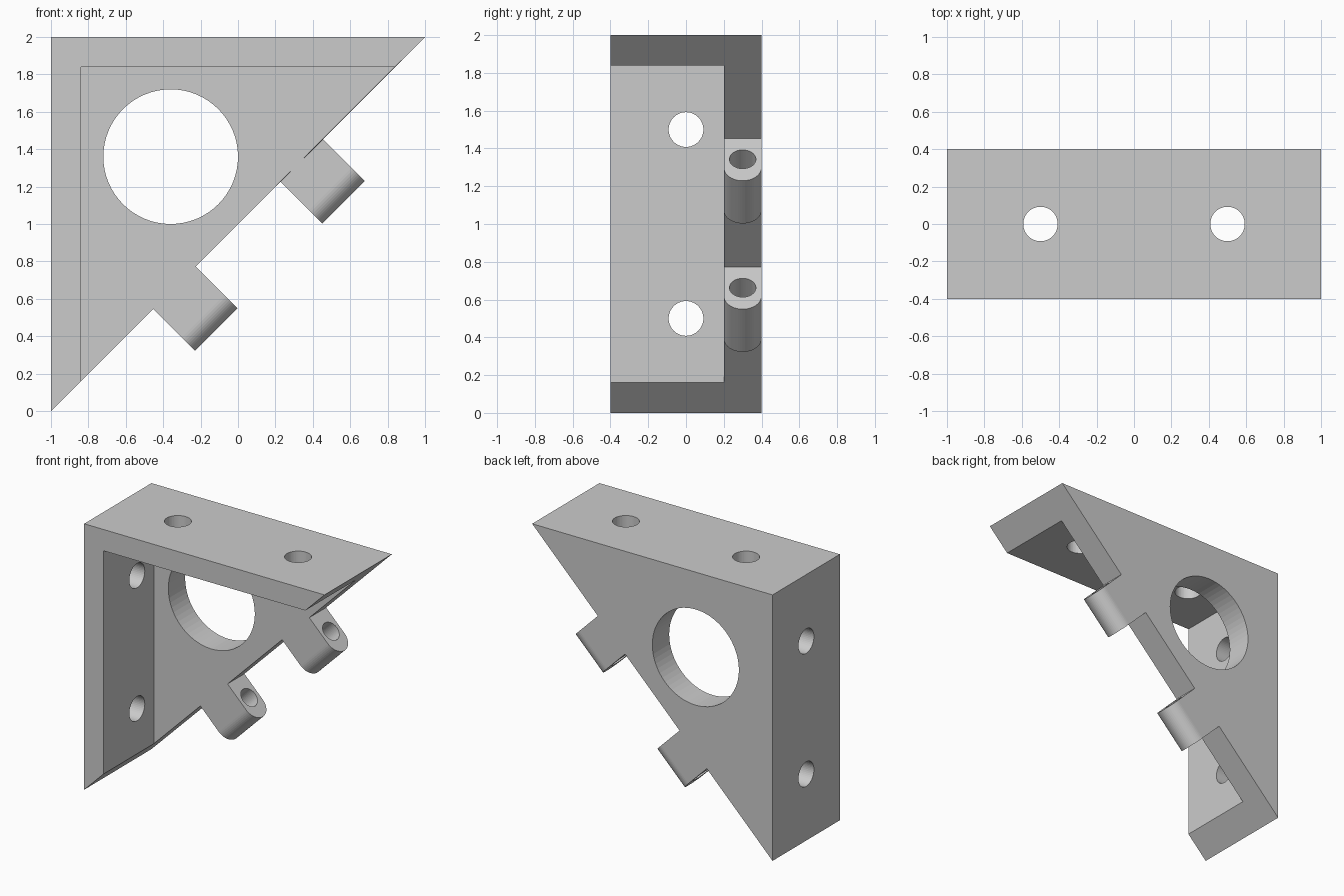
import bpy, bmesh
from math import pi, sin, cos
from mathutils import Vector

if "Cube" in bpy.data.objects:
    bpy.data.objects.remove(bpy.data.objects["Cube"])


def prism(name, points, sweep):
    """Extrude a closed 3D outline along a vector."""
    bm = bmesh.new()
    face = bm.faces.new([bm.verts.new(p) for p in points])
    res = bmesh.ops.extrude_face_region(bm, geom=[face], use_keep_orig=True)
    moved = [g for g in res["geom"] if isinstance(g, bmesh.types.BMVert)]
    bmesh.ops.translate(bm, verts=moved, vec=sweep)
    bmesh.ops.recalc_face_normals(bm, faces=bm.faces)
    mesh = bpy.data.meshes.new(name)
    bm.to_mesh(mesh)
    bm.free()
    obj = bpy.data.objects.new(name, mesh)
    bpy.context.collection.objects.link(obj)
    return obj


def rod(center, radius, length, rotation, sides=48):
    bpy.ops.mesh.primitive_cylinder_add(vertices=sides, radius=radius, depth=length,
                                        location=center, rotation=rotation)
    return bpy.context.object


def cut(obj, cutter):
    """Subtract the cutter from the object, then remove the cutter."""
    mod = obj.modifiers.new("cut", "BOOLEAN")
    mod.operation = "DIFFERENCE"
    mod.solver = "EXACT"
    mod.object = cutter
    bpy.context.view_layer.objects.active = obj
    bpy.ops.object.modifier_apply(modifier=mod.name)
    bpy.data.objects.remove(cutter)


# Triangular bracket, hollowed to leave a back plate and two flanges
bracket = prism("bracket", [(-1, -0.4, 0), (1, -0.4, 2), (-1, -0.4, 2)], (0, 0.8, 0))
cut(bracket, prism("pocket", [(-0.84, -0.6, -0.2), (1.3, -0.6, -0.2),
                              (1.3, -0.6, 1.84), (-0.84, -0.6, 1.84)], (0, 0.8, 0)))

# Large round opening in the back plate
cut(bracket, rod((-0.36, 0.3, 1.36), 0.36, 0.6, (pi / 2, 0, 0), 64))

# Two screw holes in each flange
for s in (-0.5, 0.5):
    cut(bracket, rod((s, 0, 1.95), 0.092, 0.4, (0, 0, 0)))
    cut(bracket, rod((-0.95, 0, 1 + s), 0.092, 0.4, (0, pi / 2, 0)))

# Two round-ended hinge knuckles on the sloping edge
along = Vector((1, 0, 1)).normalized()
out = Vector((1, 0, -1)).normalized()
width, reach, r = 0.32, 0.317, 0.1
outline = [(0, 0.2)]
for i in range(25):
    a = -pi / 2 + pi * i / 24
    outline.append((reach - r + r * cos(a), 0.3 + r * sin(a)))
outline.append((0, 0.4))
for label, s in (("lower", -0.34), ("upper", 0.34)):
    mid = Vector((s, 0, 1 + s))
    points = [mid - along * width / 2 + out * d + Vector((0, y, 0)) for d, y in outline]
    knuckle = prism(label + "_hinge_knuckle", points, along * width)
    cut(knuckle, rod(mid + out * 0.156 + Vector((0, 0.3, 0)), 0.07, 0.6, (0, pi / 4, 0)))
